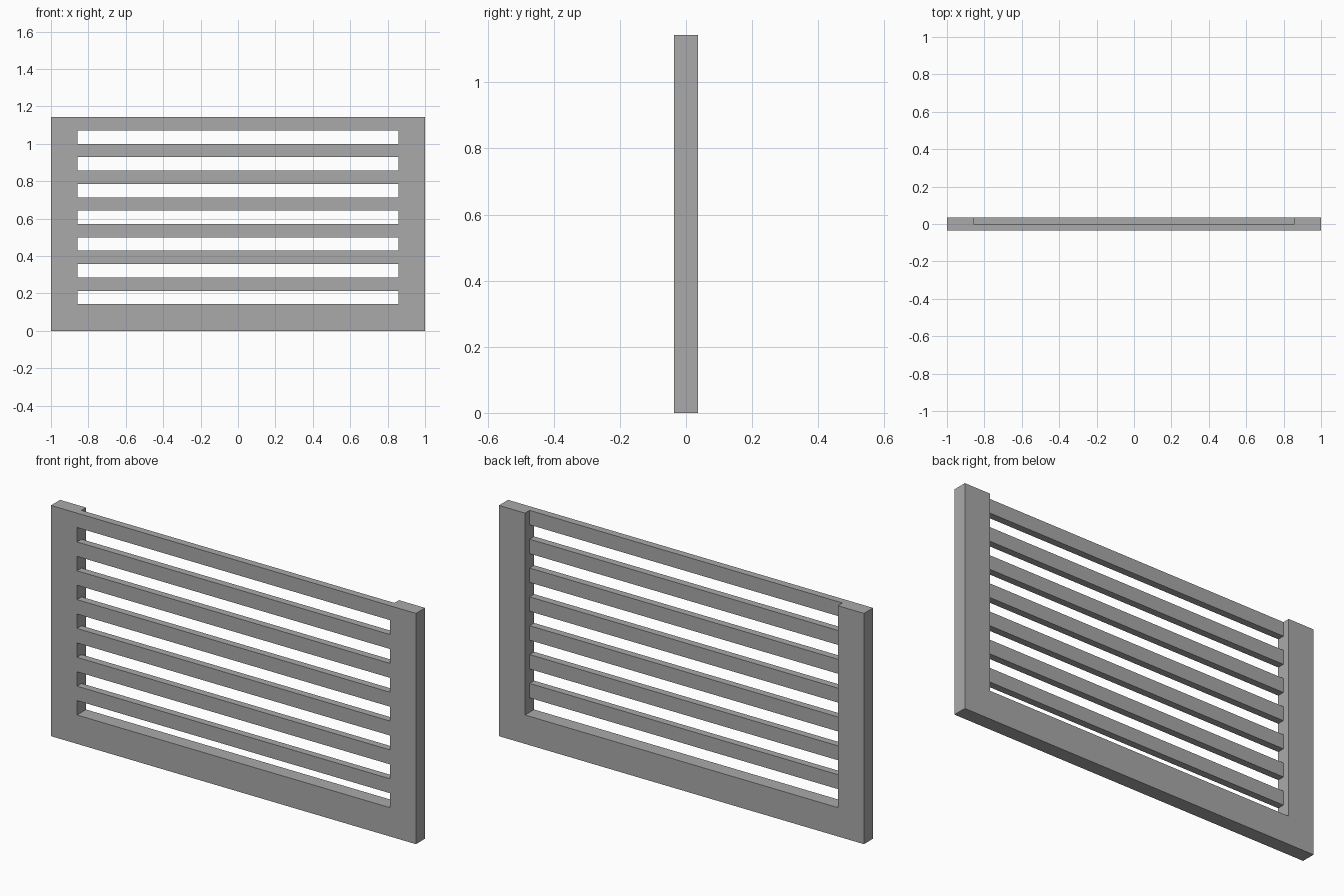
import bpy
import bmesh

cube = bpy.data.objects.get("Cube")
if cube:
    bpy.data.objects.remove(cube, do_unlink=True)

U = 1 / 14          # slat height, slot height and panel depth
LAYERS = 16         # panel height in units of U

grey = bpy.data.materials.new("grey")
grey.use_nodes = True
colour = (0.4, 0.4, 0.4, 1)
grey.diffuse_color = colour
grey.node_tree.nodes["Principled BSDF"].inputs["Base Color"].default_value = colour

# Lattice lines: posts and opening across, front and back halves, slat layers
xs = [-1, -12 * U, 12 * U, 1]
ys = [-U / 2, 0, U / 2]
zs = [k * U for k in range(LAYERS + 1)]


def solid(i, j, k):
    """Posts and bottom rail are full depth; slats fill the front half only."""
    if not (0 <= i < 3 and 0 <= j < 2 and 0 <= k < LAYERS):
        return False
    if i != 1 or k < 2:
        return True
    return j == 0 and k % 2 == 1


# Louvred panel: one closed skin around the solid cells
bm = bmesh.new()
verts = {}


def vert(p):
    if p not in verts:
        verts[p] = bm.verts.new((xs[p[0]], ys[p[1]], zs[p[2]]))
    return verts[p]


for i in range(3):
    for j in range(2):
        for k in range(LAYERS):
            if not solid(i, j, k):
                continue
            for axis in range(3):
                for side in (0, 1):
                    cell = [i, j, k]
                    cell[axis] += 2 * side - 1
                    if solid(*cell):
                        continue
                    quad = []
                    for a, b in ((0, 0), (1, 0), (1, 1), (0, 1)):
                        p = [i, j, k]
                        p[axis] += side
                        p[(axis + 1) % 3] += a
                        p[(axis + 2) % 3] += b
                        quad.append(vert(tuple(p)))
                    bm.faces.new(quad if side else quad[::-1])

mesh = bpy.data.meshes.new("louvred_panel")
bm.to_mesh(mesh)
bm.free()
mesh.materials.append(grey)
panel = bpy.data.objects.new("louvred_panel", mesh)
bpy.context.collection.objects.link(panel)
